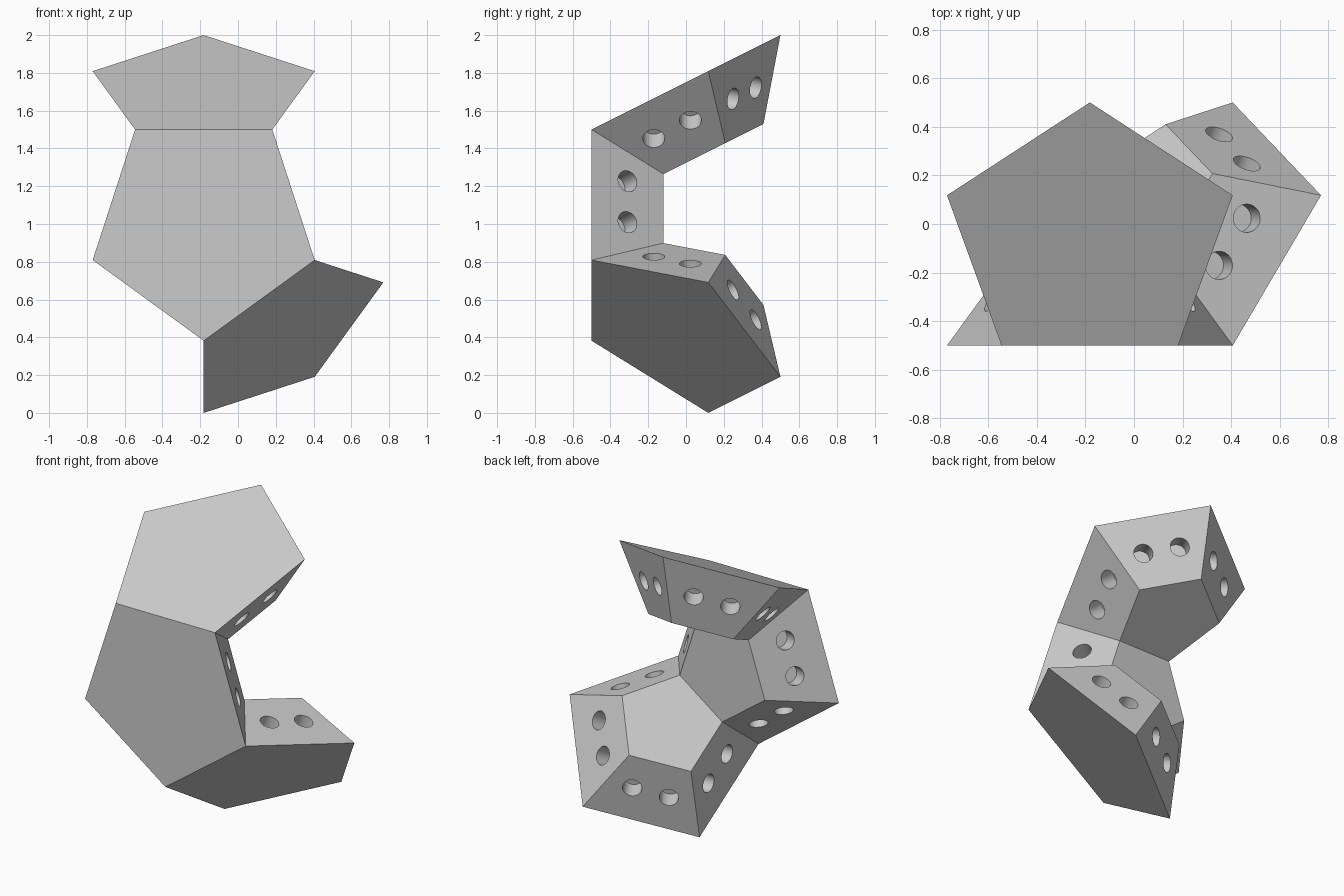
import bpy
import bmesh
from math import cos, sin, pi, radians
from mathutils import Vector, Matrix

cube = bpy.data.objects.get("Cube")
if cube:
    bpy.data.objects.remove(cube, do_unlink=True)

CENTRE = Vector((-0.1816, 0.309, 1.0))   # point all the tapered sides aim at
RADIUS = 0.618                           # circumradius of the outer pentagon
INRADIUS = 0.809                         # centre to outer face
INNER = 0.53                             # scale of the inner pentagon
HOLE_R, HOLE_DEPTH, HOLE_OFFSET = 0.058, 0.12, 0.114

grey = bpy.data.materials.new("light grey")
grey.use_nodes = True
grey.diffuse_color = (0.6, 0.6, 0.6, 1)
grey.node_tree.nodes["Principled BSDF"].inputs["Base Color"].default_value = grey.diffuse_color


def add_object(name, bm, matrix):
    bmesh.ops.recalc_face_normals(bm, faces=bm.faces)
    mesh = bpy.data.meshes.new(name)
    bm.to_mesh(mesh)
    bm.free()
    mesh.materials.append(grey)
    obj = bpy.data.objects.new(name, mesh)
    obj.matrix_world = matrix
    bpy.context.collection.objects.link(obj)
    return obj


def frustum():
    """Pentagonal block tapering towards the local origin."""
    bm = bmesh.new()
    rings = []
    for s in (INNER, 1):
        rings.append([bm.verts.new((RADIUS * s * cos(a), RADIUS * s * sin(a), INRADIUS * s))
                      for a in (pi / 5 + 2 * pi * k / 5 for k in range(5))])
    inner, outer = rings
    bm.faces.new(inner)
    bm.faces.new(outer)
    for k in range(5):
        j = (k + 1) % 5
        bm.faces.new((inner[k], inner[j], outer[j], outer[k]))
    return bm


def hole_cutters():
    """Two blind holes square to each of the five sides."""
    bm = bmesh.new()
    apothem = RADIUS * cos(pi / 5)
    normal = Vector((INRADIUS, 0, -apothem)).normalized()
    middle = Vector((apothem, 0, INRADIUS)) * (1 + INNER) / 2
    tilt = normal.to_track_quat("Z", "Y").to_matrix().to_4x4()
    proud = 0.04
    for k in range(5):
        turn = Matrix.Rotation(2 * pi * k / 5, 4, "Z")
        for side in (-1, 1):
            pos = middle + Vector((0, side * HOLE_OFFSET, 0)) + normal * (proud - HOLE_DEPTH) / 2
            bmesh.ops.create_cone(bm, cap_ends=True, segments=40, radius1=HOLE_R,
                                  radius2=HOLE_R, depth=HOLE_DEPTH + proud,
                                  matrix=turn @ Matrix.Translation(pos) @ tilt)
    return bm


def make_block(name, n, u):
    """n is the outer face direction, u points to the middle of one edge."""
    v = n.cross(u)
    matrix = Matrix.Translation(CENTRE) @ Matrix((u, v, n)).transposed().to_4x4()
    block = add_object(name, frustum(), matrix)
    cutter = add_object(name + "_holes", hole_cutters(), matrix)
    cutter.hide_render = True
    bpy.context.view_layer.update()
    mod = block.modifiers.new("holes", "BOOLEAN")
    mod.operation = "DIFFERENCE"
    mod.solver = "EXACT"
    mod.object = cutter
    bpy.ops.object.select_all(action="DESELECT")
    block.select_set(True)
    bpy.context.view_layer.objects.active = block
    bpy.ops.object.modifier_apply(modifier=mod.name)
    bpy.data.objects.remove(cutter, do_unlink=True)
    bpy.ops.object.shade_smooth_by_angle(angle=radians(30))


# Upright front block, then the two blocks folded back from its edges
front = Vector((0, -1, 0))
make_block("front_block", front, Vector((0, 0, 1)))
for name, angle in (("top_block", 90), ("lower_left_block", -54)):
    a = radians(angle)
    n = (front + 2 * Vector((cos(a), 0, sin(a)))).normalized()
    u = (front - n * front.dot(n)).normalized()
    make_block(name, n, u)
